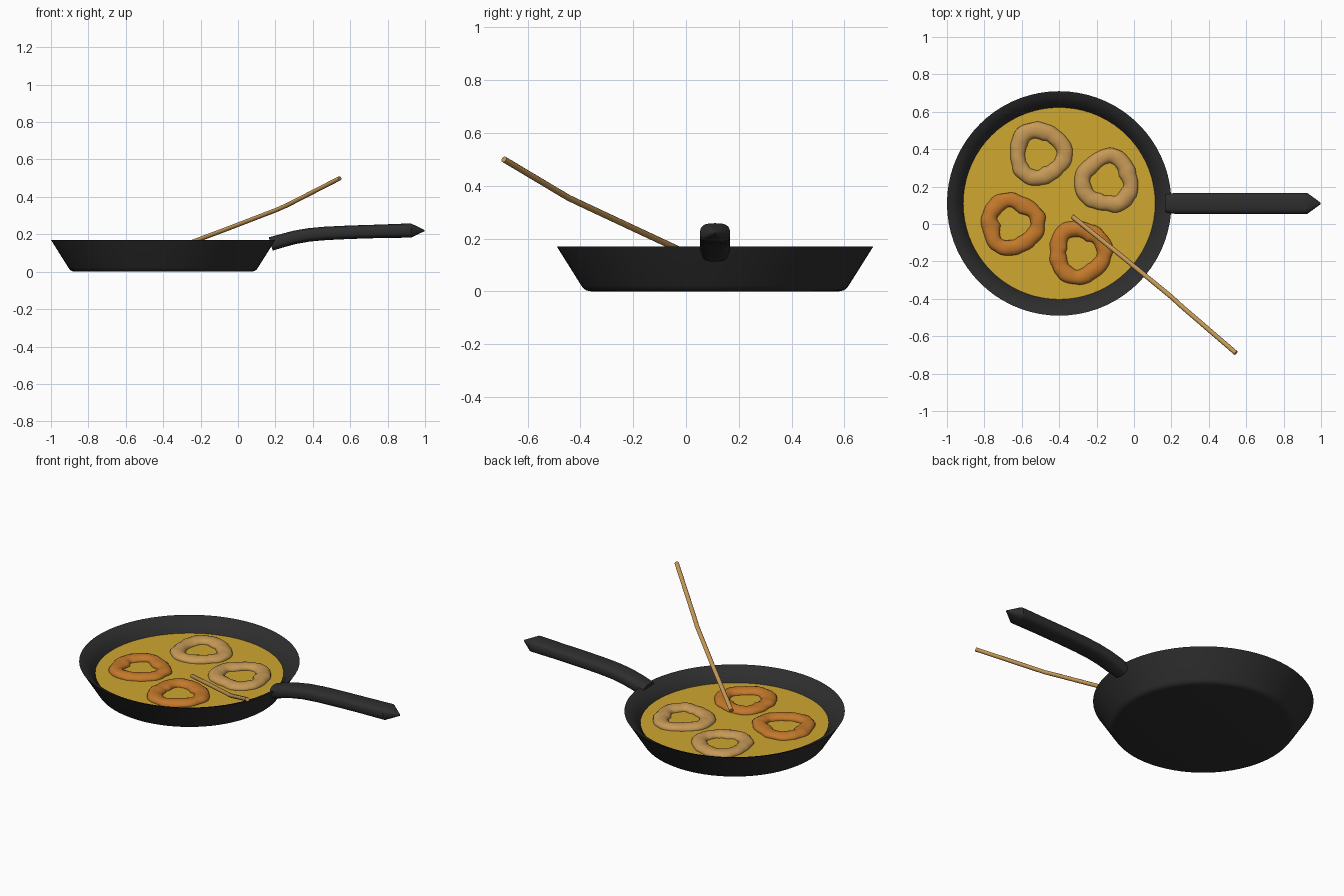
import bpy, bmesh, math
from mathutils import Vector, noise

cube = bpy.data.objects.get("Cube")
if cube:
    bpy.data.objects.remove(cube)

PAN = Vector((-0.4, 0.11, 0))
TAU = math.tau


def material(name, rgb):
    m = bpy.data.materials.new(name)
    m.use_nodes = True
    m.diffuse_color = (*rgb, 1)
    bsdf = m.node_tree.nodes["Principled BSDF"]
    bsdf.inputs["Base Color"].default_value = (*rgb, 1)
    bsdf.inputs["Roughness"].default_value = 0.6
    return m


iron = material("black iron", (0.027, 0.027, 0.027))
oil_yellow = material("oil yellow", (0.62, 0.385, 0.03))
pale_batter = material("pale batter", (0.57, 0.32, 0.095))
brown_batter = material("browned batter", (0.55, 0.19, 0.024))
wood = material("light wood", (0.55, 0.31, 0.09))


def loft(name, sections, mat, closed=False, caps=True, angle=40):
    """Skin a row of equal point loops into one smooth-shaded object."""
    bm = bmesh.new()
    rows = [[bm.verts.new(p) for p in s] for s in sections]
    n = len(rows[0])
    pairs = list(zip(rows, rows[1:]))
    if closed:
        pairs.append((rows[-1], rows[0]))
    for a, b in pairs:
        for i in range(n):
            j = (i + 1) % n
            bm.faces.new((a[i], a[j], b[j], b[i]))
    if caps and not closed:
        bm.faces.new(rows[0])
        bm.faces.new(rows[-1])
    bmesh.ops.remove_doubles(bm, verts=bm.verts, dist=1e-5)
    bmesh.ops.recalc_face_normals(bm, faces=bm.faces)
    me = bpy.data.meshes.new(name)
    bm.to_mesh(me)
    bm.free()
    me.materials.append(mat)
    ob = bpy.data.objects.new(name, me)
    bpy.context.collection.objects.link(ob)
    bpy.ops.object.select_all(action='DESELECT')
    ob.select_set(True)
    bpy.context.view_layer.objects.active = ob
    bpy.ops.object.shade_smooth_by_angle(angle=math.radians(angle))
    return ob


def circle(r, z, n=72):
    return [PAN + Vector((r * math.cos(TAU * i / n), r * math.sin(TAU * i / n), z))
            for i in range(n)]


def sweep(path, sizes, n, power=1.0):
    """Oval sections (half width, half height) set square to a path."""
    out = []
    for k, (p, (w, h)) in enumerate(zip(path, sizes)):
        t = (path[min(k + 1, len(path) - 1)] - path[max(k - 1, 0)]).normalized()
        side = Vector((0, 0, 1)).cross(t).normalized()
        up = t.cross(side)
        loop = []
        for i in range(n):
            c, s = math.cos(TAU * i / n), math.sin(TAU * i / n)
            loop.append(p + side * w * math.copysign(abs(c) ** power, c)
                        + up * h * math.copysign(abs(s) ** power, s))
        out.append(loop)
    return out


# Pan body: outside from the base to the lip, then down the inside
pan_profile = [(0.472, 0), (0.487, 0.003), (0.498, 0.01), (0.507, 0.022),
               (0.6, 0.17), (0.567, 0.157), (0.538, 0.13), (0.515, 0.098),
               (0.48, 0.03)]
loft("pan_body", [circle(r, z) for r, z in pan_profile], iron, angle=50)

# Oil filling the pan
loft("oil", [circle(0.505, 0.08), circle(0.513, 0.1)], oil_yellow)

# Handle: rounded box section, arched, ending in a blunt point
handle_line = [(0.175, 0.148), (0.23, 0.164), (0.3, 0.183), (0.38, 0.197),
               (0.47, 0.205), (0.6, 0.211), (0.76, 0.216), (0.915, 0.22),
               (0.925, 0.22), (0.998, 0.22)]
handle_path = [Vector((x, PAN.y, z)) for x, z in handle_line]
handle_sizes = [(0.05, 0.037)] + [(0.057, 0.036)] * 6 + [(0.057, 0.038)] * 2 + [(0.004, 0.003)]
loft("handle", sweep(handle_path, handle_sizes, 24, 0.7), iron, angle=35)

# Wooden stick resting in the oil, slightly bent
stick_path = [Vector(p) for p in ((-0.33, 0.04, 0.127), (-0.05, -0.185, 0.232),
                                  (0.2, -0.39, 0.328), (0.26, -0.445, 0.354),
                                  (0.545, -0.69, 0.5))]
loft("stick", sweep(stick_path, [(0.0125, 0.0115)] * len(stick_path), 10), wood)


# Fried rings: lumpy, three-cornered hoops half sunk in the oil
def fried_ring(name, x, y, turn, mat, seed):
    steps, sides = 64, 16
    sections = []
    for k in range(steps):
        a = TAU * k / steps
        out = Vector((math.cos(a), math.sin(a), 0))
        wobble = noise.noise(out * 1.8 + Vector((seed, 0, 0)))
        r = 0.127 * (1 + 0.06 * math.cos(3 * (a - turn)) + 0.06 * wobble)
        thick = 0.043 + 0.008 * noise.noise(out * 2.5 + Vector((0, seed, 0)))
        loop = []
        for i in range(sides):
            b = TAU * i / sides
            p = out * (r + thick * math.cos(b)) + Vector((0, 0, 0.026 * math.sin(b)))
            lump = 1 + 0.14 * noise.noise(p * 22 + Vector((0, 0, seed)))
            p = out * (r + thick * lump * math.cos(b))
            p.z = 0.026 * lump * math.sin(b)
            loop.append(p + Vector((x, y, 0.102)))
        sections.append(loop)
    loft(name, sections, mat, closed=True, angle=60)


fried_ring("pale_ring_back", -0.505, 0.375, 0.0, pale_batter, 3.1)
fried_ring("pale_ring_right", -0.145, 0.23, -0.7, pale_batter, 7.4)
fried_ring("brown_ring_left", -0.65, 0.0, 0.1, brown_batter, 12.6)
fried_ring("brown_ring_front", -0.29, -0.155, 0.1, brown_batter, 17.3)
